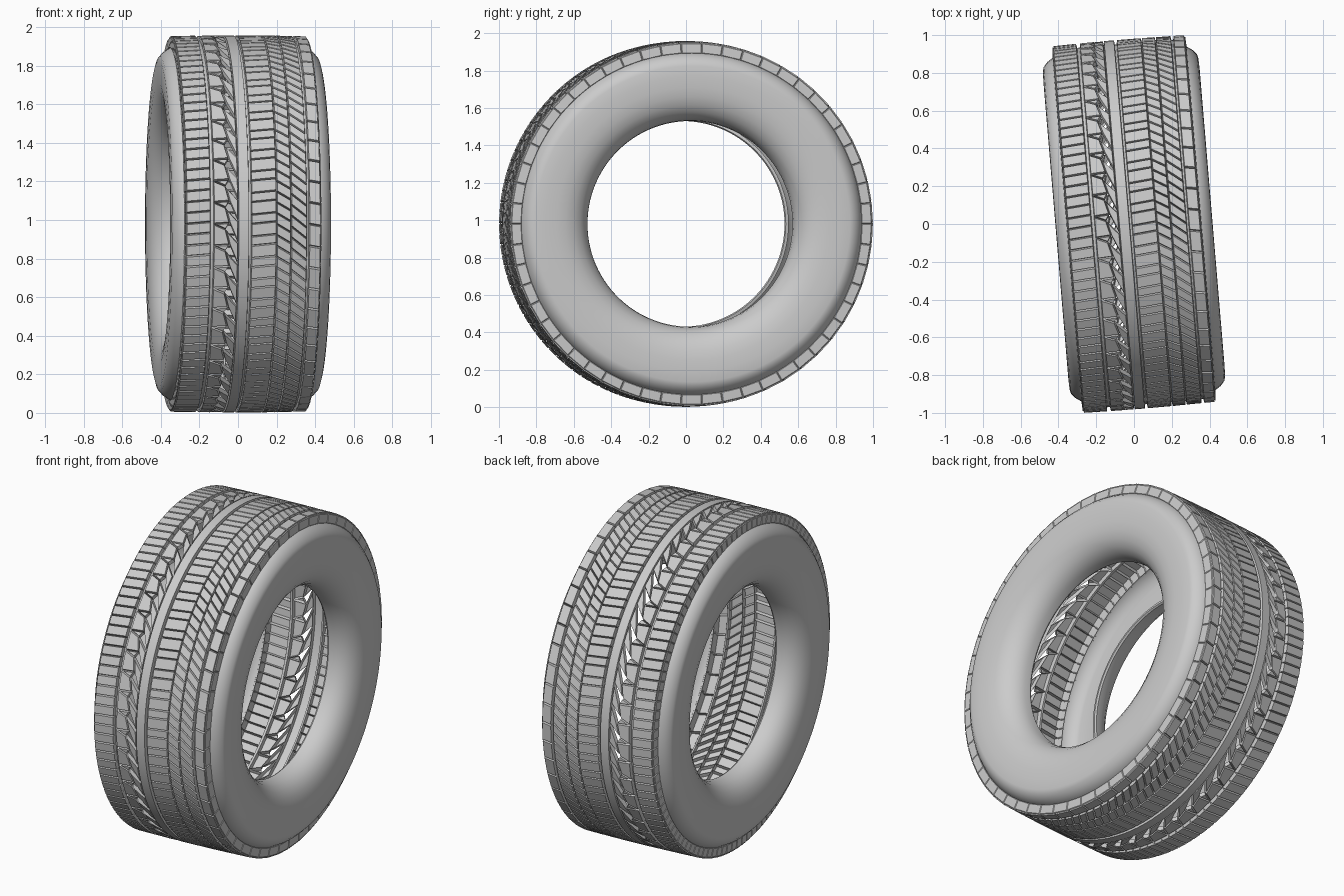
import bpy, bmesh
from math import sin, cos, pi, radians
from mathutils import Matrix, Vector

if "Cube" in bpy.data.objects:
    bpy.data.objects.remove(bpy.data.objects["Cube"])

N = 54                      # tread pitches around the tyre
TILT = radians(4.8)         # steering angle about z
CENTRE = Vector((0, 0, 0.98))
PLACE = Matrix.Translation(CENTRE) @ Matrix.Rotation(TILT, 4, 'Z')


def floor_r(x):
    """Groove floor radius with a slight crown."""
    return 0.956 - 0.004 * (x / 0.345) ** 2


def point(x, r, a):
    return Vector((x, r * cos(a), r * sin(a)))


def finish(bm, name, smooth=False):
    me = bpy.data.meshes.new(name)
    bm.to_mesh(me)
    bm.free()
    ob = bpy.data.objects.new(name, me)
    bpy.context.collection.objects.link(ob)
    ob.matrix_world = PLACE
    if smooth:
        bpy.ops.object.select_all(action='DESELECT')
        ob.select_set(True)
        bpy.context.view_layer.objects.active = ob
        bpy.ops.object.shade_smooth_by_angle(angle=radians(32))
    return ob


def revolve(name, profile, steps=108, flip=False):
    """Spin an (x, radius) profile around the axle."""
    bm = bmesh.new()
    rings = [[bm.verts.new(point(x, r, 2 * pi * i / steps)) for x, r in profile]
             for i in range(steps)]
    for i in range(steps):
        a, b = rings[i], rings[(i + 1) % steps]
        for j in range(len(profile) - 1):
            f = [a[j], a[j + 1], b[j + 1], b[j]]
            bm.faces.new(f[::-1] if flip else f)
    return finish(bm, name, True)


def tread_row(name, cells, gap=0.005, depth=0.022, side=0):
    """Repeat cells of (x, pitch fraction) corners; inset each into a raised block."""
    bm = bmesh.new()
    for i in range(N):
        for cell in cells:
            vs = []
            for c in cell:
                r = c[2] if len(c) > 2 else floor_r(c[0])
                vs.append(bm.verts.new(point(c[0], r, 2 * pi * (i + c[1]) / N)))
            f = bm.faces.new(vs)
            f.normal_update()
            m = f.calc_center_median()
            out = Vector((side, 0, 0)) if side else Vector((0, m.y, m.z))
            if f.normal.dot(out) < 0:
                f.normal_flip()
    bm.normal_update()
    bmesh.ops.inset_individual(bm, faces=bm.faces[:], thickness=gap, depth=depth,
                               use_even_offset=True)
    return finish(bm, name)


def slab(x0, x1, v0, v1, shear=0.0):
    return [(x0, v0), (x1, v0 + shear), (x1, v1 + shear), (x0, v1)]


# Sidewalls: bulging, rolling in to the bead with a small return lip
wall = [(0.345, 0.914), (0.357, 0.912), (0.385, 0.893), (0.407, 0.868), (0.413, 0.845),
        (0.415, 0.79), (0.414, 0.73), (0.407, 0.68), (0.392, 0.635), (0.368, 0.598),
        (0.335, 0.57), (0.295, 0.554), (0.255, 0.55), (0.245, 0.556), (0.25, 0.572)]
revolve("right_sidewall", wall, flip=True)
revolve("left_sidewall", [(-x, r) for x, r in wall])

# Circumferential grooves and the solid centre rib
for name, x0, x1 in (("left_groove", -0.222, -0.208), ("inner_groove", -0.022, -0.012),
                     ("right_groove", 0.279, 0.288)):
    revolve(name, [(x0, floor_r(x0)), (x1, floor_r(x1))], flip=True)
revolve("centre_rib", [(-0.08, 0.956), (-0.077, 0.978), (-0.025, 0.978), (-0.022, 0.956)],
        flip=True)

# Left shoulder: narrow transverse lugs
tread_row("left_shoulder_blocks", [slab(-0.35, -0.222, 0, 0.5, -0.1),
                                   slab(-0.35, -0.222, 0.5, 1, -0.1)], 0.004)

# Arrow shaped blocks left of the rib
tread_row("arrow_blocks", [
    [(-0.208, 0.0), (-0.145, 0.25), (-0.125, 0.95), (-0.208, 1.0)],
    [(-0.145, 0.25), (-0.08, 0.9), (-0.08, 1.9), (-0.125, 0.95)],
    [(-0.125, 0.95), (-0.145, 1.25), (-0.208, 1.0)]], 0.004)

# Square blocks right of the rib, each cut by a sipe
tread_row("square_blocks", [slab(-0.012, 0.12, 0, 0.58, -0.12),
                            slab(-0.012, 0.12, 0.58, 1, -0.12)], 0.0035)

# Slanted chevron blocks
tread_row("chevron_blocks", [slab(0.12, 0.195, 0, 0.5, 0.4), slab(0.12, 0.195, 0.5, 1, 0.4),
                             slab(0.195, 0.279, 0.1, 0.6, 0.6),
                             slab(0.195, 0.279, 0.6, 1.1, 0.6)], 0.004)

# Right shoulder: smoother notched rib
tread_row("right_shoulder_blocks", [slab(0.288, 0.35, 0, 1, 0.1)], 0.004)

# Shoulder flanks: shallow lugs dropping from the tread edge to the sidewall
for name, s, count in (("right_flank", 1, 1), ("left_flank", -1, 2)):
    cells = []
    for k in range(count):
        v0, v1 = k / count, (k + 1) / count
        cells.append([(s * 0.349, v0, 0.968), (s * 0.352, v0, 0.912),
                      (s * 0.352, v1, 0.912), (s * 0.349, v1, 0.968)])
    tread_row(name, cells, 0.004, 0.004, side=s)
